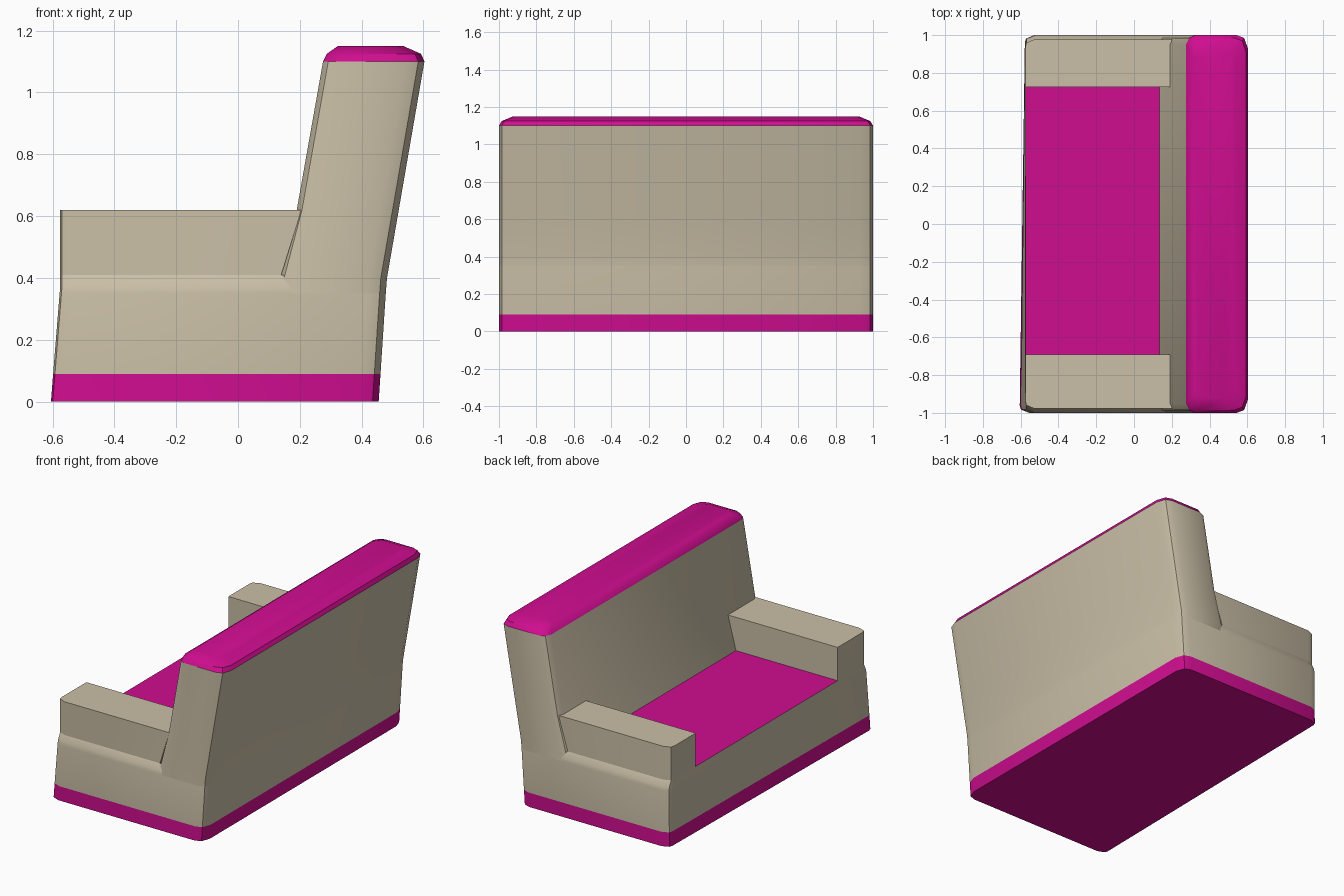
import bpy, bmesh, math

if "Cube" in bpy.data.objects:
    bpy.data.objects.remove(bpy.data.objects["Cube"])

def material(name, rgb):
    m = bpy.data.materials.new(name)
    m.diffuse_color = (*rgb, 1.0)
    m.use_nodes = True
    m.node_tree.nodes["Principled BSDF"].inputs["Base Color"].default_value = m.diffuse_color
    return m

PINK = material("magenta", (0.63, 0.004, 0.28))
BEIGE = material("beige", (0.59, 0.52, 0.385))

# corner profiles: (distance from x face, distance from y face)
FRONT_CORNER = [(0, 0.04), (0.006, 0.018), (0.05, 0)]
BACK_CORNER = [(0, 0.07), (0.02, 0.015), (0.06, 0)]
LEAN_CORNER = [(0, 0.05), (0.017, 0.015), (0.05, 0)]

def ring(z, x0, x1, y, front, x0_far=None):
    """Rounded rectangle, counter-clockwise seen from above."""
    xf = x0 if x0_far is None else x0_far
    pts = [(x0 + a, -y + b, z) for a, b in front]
    pts += [(x1 - a, -y + b, z) for a, b in reversed(BACK_CORNER)]
    pts += [(x1 - a, y - b, z) for a, b in BACK_CORNER]
    pts += [(xf + a, y - b, z) for a, b in reversed(front)]
    return pts

def loft(name, rings, mat, bottom=False, top=False, angle=35):
    bm = bmesh.new()
    loops = [[bm.verts.new(p) for p in r] for r in rings]
    n = len(loops[0])
    for a, b in zip(loops, loops[1:]):
        for i in range(n):
            j = (i + 1) % n
            bm.faces.new((a[i], a[j], b[j], b[i]))
    if bottom:
        bm.faces.new(loops[0][::-1])
    if top:
        bm.faces.new(loops[-1])
    me = bpy.data.meshes.new(name)
    bm.to_mesh(me)
    bm.free()
    ob = bpy.data.objects.new(name, me)
    bpy.context.collection.objects.link(ob)
    me.materials.append(mat)
    if angle:
        bpy.ops.object.select_all(action='DESELECT')
        ob.select_set(True)
        bpy.context.view_layer.objects.active = ob
        bpy.ops.object.shade_smooth_by_angle(angle=math.radians(angle))
    return ob

# coloured skirting band
band_top = ring(0.09, -0.598, 0.461, 1.0, FRONT_CORNER, -0.577)
loft("base_band", [ring(0, -0.605, 0.455, 1.0, FRONT_CORNER, -0.578), band_top],
     PINK, bottom=True)

# lower body, drawn in slightly under the arms
loft("lower_body", [band_top,
                    ring(0.35, -0.577, 0.478, 1.0, FRONT_CORNER, -0.575),
                    ring(0.375, -0.575, 0.479, 0.996, FRONT_CORNER),
                    ring(0.41, -0.575, 0.480, 0.978, FRONT_CORNER)], BEIGE)

# leaning backrest
back_top = ring(1.10, 0.275, 0.603, 1.0, LEAN_CORNER)
loft("backrest", [ring(0.35, 0.12, 0.478, 1.0, LEAN_CORNER),
                  ring(0.40, 0.132, 0.482, 1.0, LEAN_CORNER),
                  ring(0.62, 0.190, 0.520, 1.0, LEAN_CORNER), back_top], BEIGE)

# rounded cap on the backrest
loft("backrest_cap", [back_top,
                      ring(1.125, 0.287, 0.592, 0.985, LEAN_CORNER),
                      ring(1.15, 0.323, 0.535, 0.925, LEAN_CORNER)],
     PINK, top=True)

# armrests
for name, s, inner in (("arm_front", -1, 0.69), ("arm_rear", 1, 0.725)):
    plan = [(-0.575, inner), (0.14, inner), (0.14, 0.978)]
    plan += [(-0.575 + a, 0.978 - b) for a, b in reversed(FRONT_CORNER)]
    plan = [(x, s * y) for x, y in plan]
    if s < 0:
        plan.reverse()
    # rear ends follow the lean of the backrest
    rings = [[(x + (dx if x > 0 else 0), y, z) for x, y in plan]
             for z, dx in ((0.41, 0.0), (0.62, 0.065))]
    loft(name, rings, BEIGE, top=True)

# seat panel
loft("seat", [[(-0.575, -0.69, 0.41), (0.14, -0.69, 0.41),
               (0.15, 0.725, 0.41), (-0.575, 0.725, 0.41)]], PINK, top=True, angle=0)
